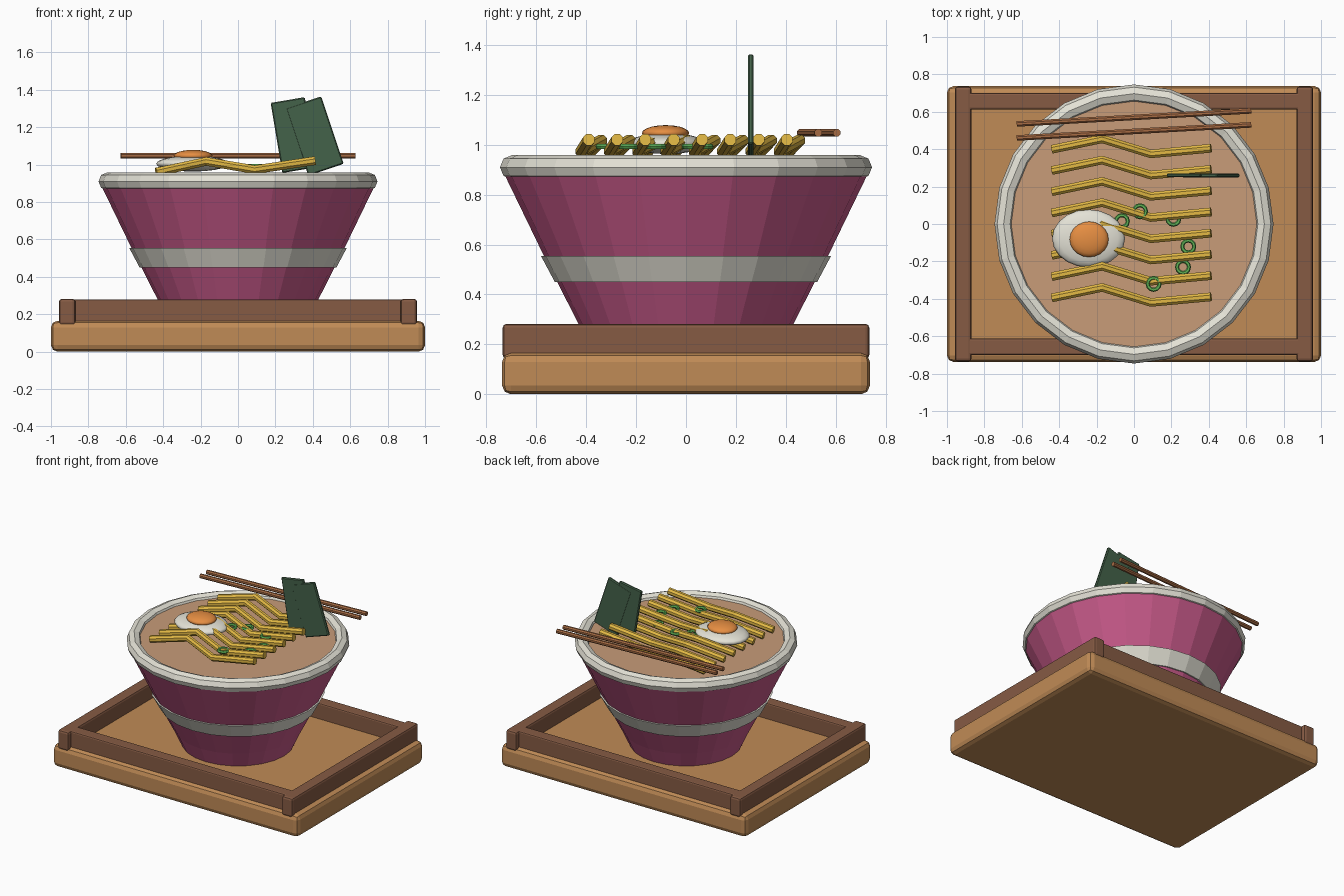
import bpy, bmesh, math
from mathutils import Vector

cube = bpy.data.objects.get("Cube")
if cube:
    bpy.data.objects.remove(cube, do_unlink=True)


def material(name, r, g, b):
    """Flat material from 0-255 display values, stored as linear."""
    col = [((c / 255 + 0.055) / 1.055) ** 2.4 for c in (r, g, b)] + [1]
    m = bpy.data.materials.new(name)
    m.use_nodes = True
    m.diffuse_color = col
    m.node_tree.nodes["Principled BSDF"].inputs["Base Color"].default_value = col
    return m


LIGHT_WOOD = material("light wood", 192, 139, 86)
DARK_WOOD = material("dark wood", 134, 91, 68)
PINK = material("pink glaze", 200, 90, 138)
CREAM = material("cream glaze", 228, 226, 214)
BROTH = material("broth", 200, 156, 121)
NOODLE = material("noodle yellow", 226, 184, 68)
YOLK = material("yolk orange", 230, 142, 66)
GREEN = material("onion green", 96, 180, 86)
SEAWEED = material("seaweed green", 68, 98, 74)
STICK = material("chopstick wood", 168, 108, 68)


def from_bmesh(name, bm, mat):
    bmesh.ops.recalc_face_normals(bm, faces=bm.faces)
    me = bpy.data.meshes.new(name)
    bm.to_mesh(me)
    bm.free()
    me.materials.append(mat)
    ob = bpy.data.objects.new(name, me)
    bpy.context.collection.objects.link(ob)
    return ob


def box(name, size, loc, mat, bevel, tilt=0, segments=2):
    bm = bmesh.new()
    bmesh.ops.create_cube(bm, size=1)
    bmesh.ops.scale(bm, vec=size, verts=bm.verts)
    ob = from_bmesh(name, bm, mat)
    ob.location = loc
    ob.rotation_euler.y = tilt
    mod = ob.modifiers.new("soft edges", "BEVEL")
    mod.width = bevel
    mod.segments = segments
    return ob


def lathe(name, profile, mat, sides=24, closed=False, centre=(0, 0, 0)):
    """Revolve (radius, height) points about z; closed joins last to first."""
    bm = bmesh.new()
    rings = []
    for r, z in profile:
        rings.append([bm.verts.new((r * math.cos(a), r * math.sin(a), z))
                      for a in (math.tau * i / sides for i in range(sides))])
    pairs = list(zip(rings, rings[1:]))
    if closed:
        pairs.append((rings[-1], rings[0]))
    else:
        bm.faces.new(rings[0])
        bm.faces.new(rings[-1])
    for lo, hi in pairs:
        for i in range(sides):
            j = (i + 1) % sides
            bm.faces.new((lo[i], lo[j], hi[j], hi[i]))
    ob = from_bmesh(name, bm, mat)
    ob.location = centre
    return ob


def ring(name, major, minor, centre, mat, sides, minor_sides):
    prof = [(major + minor * math.cos(a), minor * math.sin(a))
            for a in (math.tau * i / minor_sides for i in range(minor_sides))]
    return lathe(name, prof, mat, sides, True, centre)


def tube(name, points, radius, mat, sides=8):
    """Round rod swept along a path, with mitred bends."""
    pts = [Vector(p) for p in points]
    bm = bmesh.new()
    loops = []
    for k, p in enumerate(pts):
        t = (pts[min(k + 1, len(pts) - 1)] - pts[max(k - 1, 0)]).normalized()
        side = t.cross(Vector((0, 0, 1))).normalized()
        up = side.cross(t)
        loops.append([bm.verts.new(p + radius * (math.cos(a) * side + math.sin(a) * up))
                      for a in (math.tau * (i + 0.5) / sides for i in range(sides))])
    for a, b in zip(loops, loops[1:]):
        for i in range(sides):
            j = (i + 1) % sides
            bm.faces.new((a[i], a[j], b[j], b[i]))
    bm.faces.new(loops[0])
    bm.faces.new(loops[-1])
    return from_bmesh(name, bm, mat)


def blob(name, radii, loc, mat):
    bm = bmesh.new()
    bmesh.ops.create_uvsphere(bm, u_segments=20, v_segments=10, radius=1)
    bmesh.ops.scale(bm, vec=radii, verts=bm.verts)
    for f in bm.faces:
        f.smooth = True
    ob = from_bmesh(name, bm, mat)
    ob.location = loc
    return ob


# Tray: base board with four raised rails
box("tray_base", (2, 1.475, 0.165), (0, 0, 0.0825), LIGHT_WOOD, 0.035)
for s, side, end in ((1, "left", "back"), (-1, "right", "front")):
    box("tray_rail_" + side, (0.088, 1.47, 0.14), (s * 0.913, 0, 0.212), DARK_WOOD, 0.015)
    box("tray_rail_" + end, (1.8, 0.088, 0.135), (0, s * 0.657, 0.2125), DARK_WOOD, 0.01)

# Bowl: tapered body, raised band, rounded rim and broth surface
lathe("bowl_body", [(0.375, 0.16), (0.43, 0.28), (0.57, 0.555), (0.725, 0.875)], PINK)
lathe("bowl_band", [(0.526, 0.45), (0.582, 0.555), (0.55, 0.555), (0.50, 0.45)],
      CREAM, closed=True)
ring("bowl_rim", 0.697, 0.049, (0, 0, 0.91), CREAM, 24, 8)
lathe("broth", [(0.65, 0.88), (0.67, 0.93)], BROTH, 32)

# Noodles: eight parallel wavy strands
for n in range(8):
    y = 0.405 - n * 0.1135
    tube("noodle_%d" % (n + 1),
         [(-0.437, y - 0.005, 0.96), (-0.17, y + 0.05, 1.017),
          (0.09, y - 0.03, 0.973), (0.412, y, 1.021)], 0.025, NOODLE)

# Fried egg
blob("egg_white", (0.195, 0.155, 0.042), (-0.243, -0.077, 1.005), CREAM)
blob("egg_yolk", (0.104, 0.095, 0.032), (-0.24, -0.082, 1.047), YOLK)

# Spring onion rings
for n, (x, y) in enumerate([(-0.065, 0.015), (0.032, 0.068), (0.21, 0.028),
                            (0.29, -0.12), (0.262, -0.23), (0.105, -0.32)]):
    ring("onion_ring_%d" % (n + 1), 0.032, 0.011, (x, y, 0.993), GREEN, 12, 6)

# Two overlapping upright seaweed sheets
box("seaweed_left", (0.185, 0.02, 0.38), (0.297, 0.26, 1.158), SEAWEED, 0.006,
    -math.radians(9.5), 1)
box("seaweed_right", (0.2, 0.022, 0.38), (0.41, 0.26, 1.153), SEAWEED, 0.006,
    -math.radians(18.5), 1)

# Chopsticks resting across the back of the bowl
for n, y in enumerate((0.495, 0.57)):
    tube("chopstick_%d" % (n + 1), [(-0.627, y - 0.035, 1.048), (0.627, y + 0.035, 1.048)],
         0.016, STICK)
